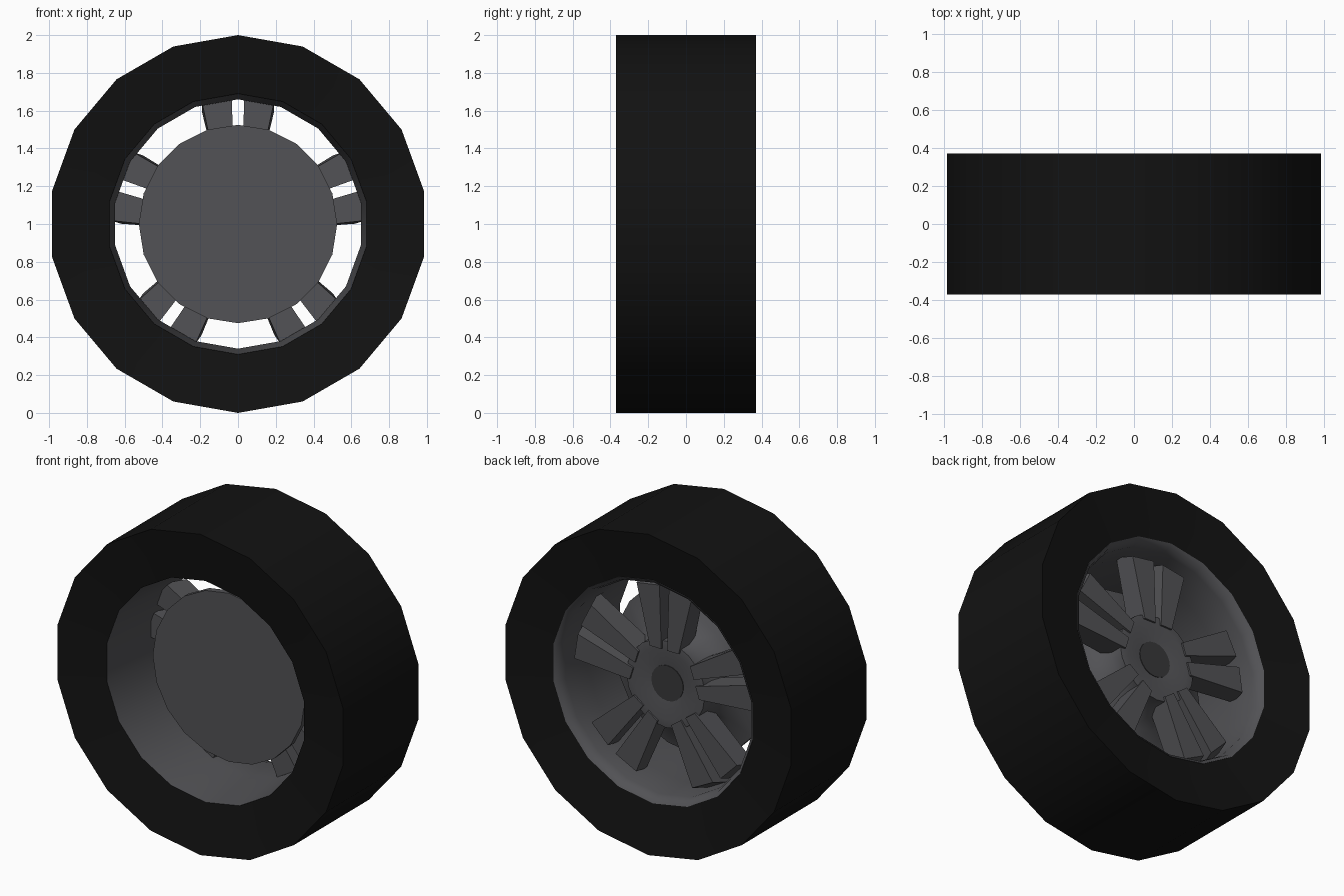
import bpy, bmesh
from math import sin, cos, radians, pi
from mathutils import Matrix

if "Cube" in bpy.data.objects:
    bpy.data.objects.remove(bpy.data.objects["Cube"])

CENTER = Matrix.Translation((0, 0, 1))


def material(name, rgb):
    m = bpy.data.materials.new(name)
    m.diffuse_color = (*rgb, 1)
    m.use_nodes = True
    m.node_tree.nodes["Principled BSDF"].inputs["Base Color"].default_value = m.diffuse_color
    return m


def finish(bm, name, mat, smooth=None):
    bmesh.ops.recalc_face_normals(bm, faces=bm.faces)
    me = bpy.data.meshes.new(name)
    bm.to_mesh(me)
    bm.free()
    me.materials.append(mat)
    ob = bpy.data.objects.new(name, me)
    bpy.context.collection.objects.link(ob)
    if smooth:
        bpy.ops.object.select_all(action='DESELECT')
        ob.select_set(True)
        bpy.context.view_layer.objects.active = ob
        bpy.ops.object.shade_smooth_by_angle(angle=radians(smooth))
    return ob


def lathe(name, profile, sides, mat, smooth, closed=True, caps=False):
    """Turn (radius, y) points around the wheel axis."""
    bm = bmesh.new()
    rings = []
    for r, y in profile:
        angles = [2 * pi * i / sides for i in range(sides)]
        rings.append([bm.verts.new((r * sin(a), y, 1 + r * cos(a))) for a in angles])
    pairs = list(zip(rings, rings[1:]))
    if closed:
        pairs.append((rings[-1], rings[0]))
    for p, q in pairs:
        for i in range(sides):
            j = (i + 1) % sides
            bm.faces.new((p[i], p[j], q[j], q[i]))
    if caps:
        bm.faces.new(rings[0])
        bm.faces.new(rings[-1])
    return finish(bm, name, mat, smooth)


rubber = material("rubber", (0.006, 0.006, 0.006))
metal = material("dark_metal", (0.085, 0.085, 0.092))
cap_metal = material("cap_metal", (0.04, 0.04, 0.042))

# Tyre: square shoulders, sidewalls sloping in toward the rim
lathe("tyre", [(1, -0.37), (1, 0.37), (0.69, 0.32), (0.69, -0.32)], 18, rubber, 50)

# Rim barrel with a small stepped lip at the back
lathe("rim_barrel", [(0.69, -0.32), (0.66, 0.05), (0.66, 0.26), (0.675, 0.31),
                     (0.695, 0.325), (0.695, -0.315)], 18, metal, 40)

# Brake disc and the flared, dished hub in one turned piece
lathe("disc_and_hub", [(0.525, -0.09), (0.525, -0.05), (0.36, 0.0), (0.27, 0.12),
                       (0.27, 0.20), (0.22, 0.205), (0.11, 0.18)],
      20, metal, 40, closed=False, caps=True)

# Centre cap
lathe("centre_cap", [(0.11, 0.16), (0.11, 0.184)], 20, cap_metal, 30, closed=False, caps=True)

# Five pairs of tapered spokes, tips sloping back to the barrel
bm = bmesh.new()
for k in range(5):
    turn = CENTER @ Matrix.Rotation(radians(72 * k), 4, 'Y')
    for side in (-1, 1):
        def section(y, root, tip):
            pts = [(0.02, root), (0.10, root), (0.19, tip - 0.025), (0.033, tip)]
            return [bm.verts.new(turn @ Matrix.Diagonal((side, 1, 1, 1)).to_4x4()
                                 @ Matrix.Translation((x, y, z)).to_translation()) for x, z in pts]
        back = section(0.07, 0.22, 0.668)
        front = section(0.215, 0.22, 0.615)
        bm.faces.new(back)
        bm.faces.new(front)
        for i in range(4):
            j = (i + 1) % 4
            bm.faces.new((back[i], back[j], front[j], front[i]))
finish(bm, "spokes", metal)
